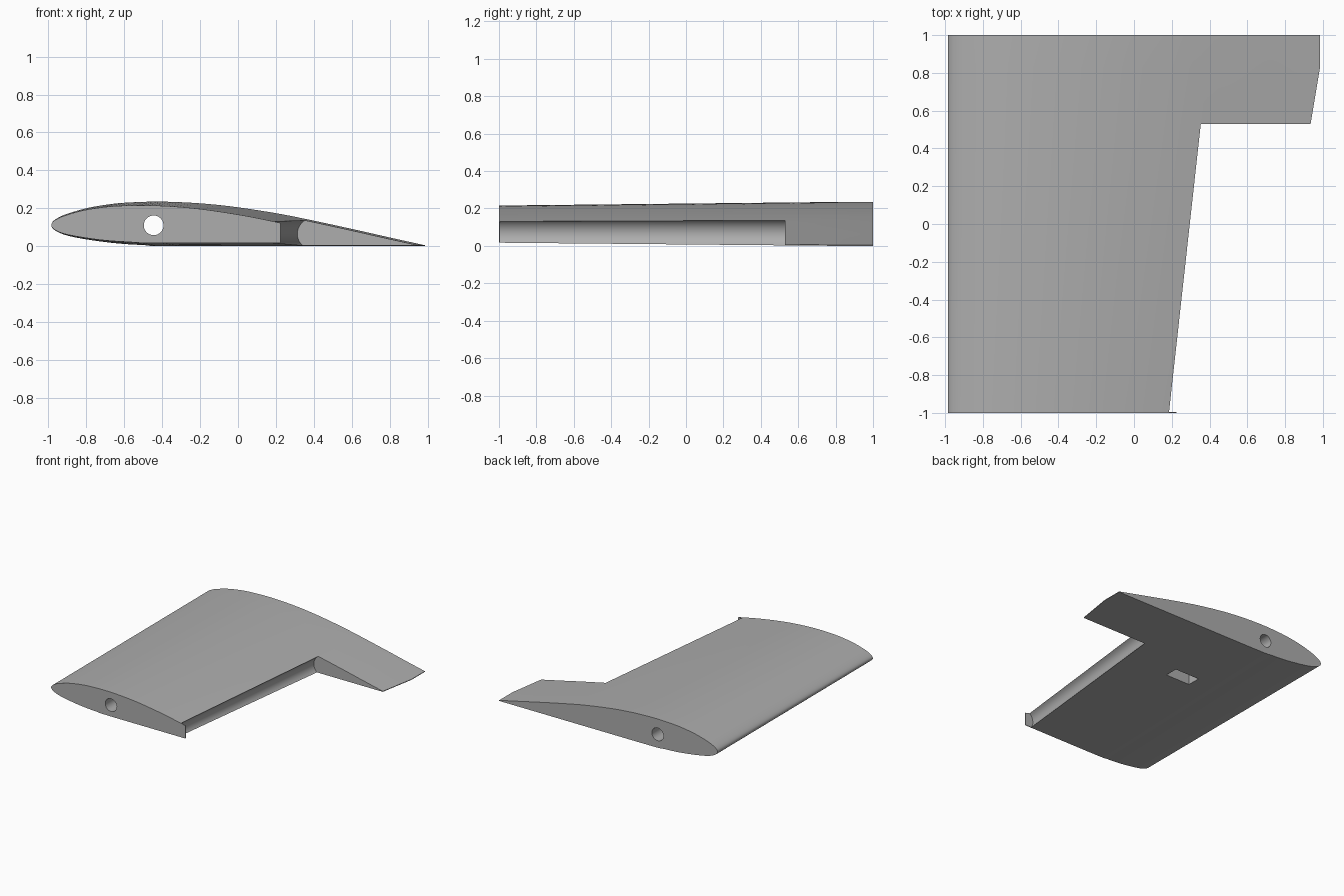
import bpy, bmesh, math

if "Cube" in bpy.data.objects:
    bpy.data.objects.remove(bpy.data.objects["Cube"])

grey = bpy.data.materials.new("wing grey")
grey.diffuse_color = (0.42, 0.42, 0.42, 1)
grey.use_nodes = True
grey.node_tree.nodes["Principled BSDF"].inputs["Base Color"].default_value = grey.diffuse_color

LE_X, LE_Z = -0.985, 0.11

# Airfoil control points, trailing edge -> over the top -> nose -> underside
FOIL = [(0.985, 0.005), (0.8, 0.046), (0.65, 0.08), (0.5, 0.113), (0.35, 0.145),
        (0.2, 0.174), (0, 0.205), (-0.15, 0.222), (-0.3, 0.232), (-0.45, 0.235),
        (-0.6, 0.229), (-0.7, 0.218), (-0.8, 0.2), (-0.9, 0.171), (-0.95, 0.149),
        (-0.977, 0.129), (-0.985, 0.11), (-0.977, 0.093), (-0.95, 0.075),
        (-0.9, 0.056), (-0.8, 0.036), (-0.65, 0.016), (-0.5, 0.006),
        (-0.3, 0.0), (0.985, 0.0)]


def smooth_curve(pts, n=4):
    """Catmull-Rom curve through the points; the last flat run stays straight."""
    out = []
    for i in range(len(pts) - 2):
        p0, p1, p2, p3 = pts[max(i - 1, 0)], pts[i], pts[i + 1], pts[i + 2]
        for k in range(n):
            t = k / n
            out.append(tuple(0.5 * (2 * b + (c - a) * t + (2 * a - 5 * b + 4 * c - d) * t * t
                                    + (3 * b - a - 3 * c + d) * t ** 3)
                             for a, b, c, d in zip(p0, p1, p2, p3)))
    return [(x, max(z, 0.0)) for x, z in out] + pts[-2:]


def loft(name, sections):
    """Skin a list of (y, [(x, z), ...]) sections into a closed solid."""
    bm = bmesh.new()
    rings = [[bm.verts.new((x, y, z)) for x, z in prof] for y, prof in sections]
    n = len(rings[0])
    for a, b in zip(rings, rings[1:]):
        for i in range(n):
            j = (i + 1) % n
            bm.faces.new((a[i], a[j], b[j], b[i]))
    bm.faces.new(rings[0])
    bm.faces.new(rings[-1])
    bmesh.ops.recalc_face_normals(bm, faces=bm.faces)
    me = bpy.data.meshes.new(name)
    bm.to_mesh(me)
    bm.free()
    me.materials.append(grey)
    ob = bpy.data.objects.new(name, me)
    bpy.context.collection.objects.link(ob)
    return ob


def rect(x0, x1, z0, z1):
    return [(x0, z0), (x1, z0), (x1, z1), (x0, z1)]


# Wing panel: straight leading edge, tapering towards the tip
foil = smooth_curve(FOIL)
def section(s):
    return [(LE_X + (x - LE_X) * s, LE_Z + (z - LE_Z) * s) for x, z in foil]
wing = loft("wing_panel", [(1, section(1)), (0.83, section(1)), (-1, section(0.845))])

# Aileron bay with a concave hinge groove along a swept hinge line
def bay(y):
    cx, cz, r = 0.396 + (y - 0.53) * 0.105, 0.065, 0.083
    arc = [(cx + r * math.cos(a), cz + r * math.sin(a))
           for a in (math.pi / 2 + math.pi * i / 24 for i in range(25))]
    return arc + [(1.5, cz - r), (1.5, cz + r)]

# Spar tube hole running the whole span
tube = [(-0.445 + 0.052 * math.cos(i * math.tau / 48), 0.11 + 0.052 * math.sin(i * math.tau / 48))
        for i in range(48)]

cutters = [
    loft("aileron_bay_cutter", [(-0.994, bay(-0.994)), (0.53, bay(0.53))]),
    loft("tip_plate_trim_cutter", [(-1.1, rect(0.225, 1.5, -0.1, 0.3)),
                                   (-0.98, rect(0.225, 1.5, -0.1, 0.3))]),
    loft("spar_hole_cutter", [(-1.2, tube), (1.2, tube)]),
    loft("servo_pocket_cutter", [(0.27, rect(-0.31, -0.09, -0.1, 0.14)),
                                 (0.38, rect(-0.31, -0.09, -0.1, 0.14))]),
]
bpy.context.view_layer.objects.active = wing
wing.select_set(True)
for c in cutters:
    m = wing.modifiers.new(c.name, 'BOOLEAN')
    m.operation, m.solver, m.object = 'DIFFERENCE', 'EXACT', c
    bpy.ops.object.modifier_apply(modifier=m.name)
    bpy.data.objects.remove(c)

bpy.ops.object.select_all(action='DESELECT')
wing.select_set(True)
bpy.ops.object.shade_smooth_by_angle(angle=math.radians(30))
